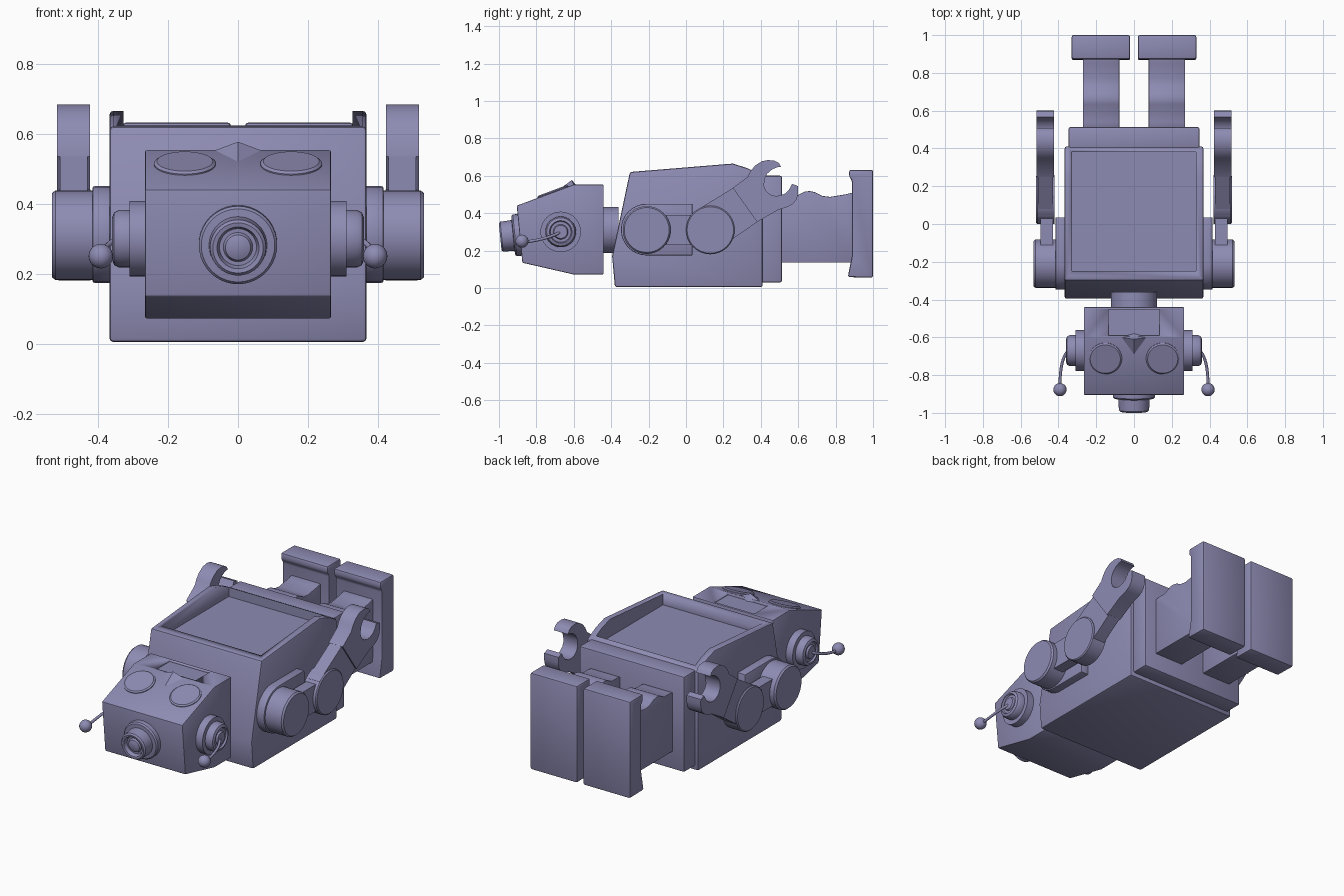
import bpy, bmesh, math
from mathutils import Vector, Matrix

if "Cube" in bpy.data.objects:
    bpy.data.objects.remove(bpy.data.objects["Cube"])

paint = bpy.data.materials.new("muted_violet")
paint.diffuse_color = (0.27, 0.26, 0.45, 1)
paint.use_nodes = True
paint.node_tree.nodes["Principled BSDF"].inputs["Base Color"].default_value = paint.diffuse_color


def finish(name, bm, bevel=0.0, angle=35):
    bmesh.ops.recalc_face_normals(bm, faces=bm.faces)
    me = bpy.data.meshes.new(name)
    bm.to_mesh(me)
    bm.free()
    ob = bpy.data.objects.new(name, me)
    bpy.context.collection.objects.link(ob)
    me.materials.append(paint)
    bpy.ops.object.select_all(action='DESELECT')
    ob.select_set(True)
    bpy.context.view_layer.objects.active = ob
    if bevel:
        m = ob.modifiers.new("bevel", 'BEVEL')
        m.width, m.segments, m.limit_method = bevel, 2, 'ANGLE'
        m.angle_limit = math.radians(35)
        bpy.ops.object.modifier_apply(modifier="bevel")
    bpy.ops.object.shade_smooth_by_angle(angle=math.radians(angle))
    return ob


def slab(name, x0, x1, pts, bevel=0.0):
    """Extrude a (y, z) profile from x0 to x1."""
    bm = bmesh.new()
    f = bm.faces.new([bm.verts.new((x0, y, z)) for y, z in pts])
    ext = bmesh.ops.extrude_face_region(bm, geom=[f])
    vs = [g for g in ext['geom'] if isinstance(g, bmesh.types.BMVert)]
    bmesh.ops.translate(bm, verts=vs, vec=(x1 - x0, 0, 0))
    return finish(name, bm, bevel)


def rect(y0, y1, z0, z1):
    return [(y0, z0), (y1, z0), (y1, z1), (y0, z1)]


def lathe(name, origin, axis, prof, n=40):
    """Revolve (radius, height) points around an axis."""
    bm = bmesh.new()
    rot = Vector((0, 0, 1)).rotation_difference(Vector(axis)).to_matrix().to_4x4()
    mat = Matrix.Translation(origin) @ rot
    rings = []
    for r, h in prof:
        rings.append([bm.verts.new(mat @ Vector((r * math.cos(i * math.tau / n),
                      r * math.sin(i * math.tau / n), h))) for i in range(n)])
    for a, b in zip(rings, rings[1:]):
        for i in range(n):
            j = (i + 1) % n
            bm.faces.new((a[i], a[j], b[j], b[i]))
    bm.faces.new(rings[0])
    bm.faces.new(rings[-1])
    return finish(name, bm)


def carve(ob, cutter):
    m = ob.modifiers.new("cut", 'BOOLEAN')
    m.operation, m.object, m.solver = 'DIFFERENCE', cutter, 'EXACT'
    bpy.ops.object.select_all(action='DESELECT')
    ob.select_set(True)
    bpy.context.view_layer.objects.active = ob
    bpy.ops.object.modifier_apply(modifier="cut")
    bpy.data.objects.remove(cutter)


# Torso with sunken chest panel, hips and neck
torso = slab("torso", -0.367, 0.367, [(-0.38, 0.005), (-0.395, 0.17), (-0.30, 0.62),
             (0.25, 0.665), (0.33, 0.64), (0.41, 0.60), (0.41, 0.005)], 0.01)
carve(torso, slab("chest_cutter", -0.327, 0.327, rect(-0.25, 0.38, 0.56, 0.9)))
slab("hips", -0.347, 0.347, rect(0.39, 0.513, 0.03, 0.60), 0.01)
lathe("neck", (0, -0.46, 0.31), (0, 1, 0), [(0.123, 0), (0.123, 0.10)])

# Head with shallow brow panel
head = slab("head", -0.266, 0.266, [(-0.44, 0.072), (-0.44, 0.553), (-0.60, 0.553),
            (-0.905, 0.44), (-0.875, 0.135), (-0.60, 0.072)], 0.006)
carve(head, slab("brow_cutter", -0.135, 0.135, rect(-0.59, -0.452, 0.541, 0.7)))

# Nose wedge
bm = bmesh.new()
a, b, c, d, e = [bm.verts.new(p) for p in ((-0.072, -0.60, 0.55), (0.072, -0.60, 0.55),
                 (0, -0.71, 0.505), (0, -0.61, 0.577), (0, -0.58, 0.54))]
for f in ((a, c, d), (c, b, d), (b, e, d), (e, a, d), (a, e, b, c)):
    bm.faces.new(f)
finish("nose", bm, angle=10)

# Mouth speaker, facing slightly down
lathe("mouth", (0, -0.88, 0.285), (0, -0.995, -0.10),
      [(0.112, -0.01), (0.112, 0.035), (0.105, 0.043), (0.083, 0.045), (0.08, 0.106),
       (0.072, 0.114), (0.06, 0.112), (0.053, 0.09), (0.042, 0.09), (0.036, 0.102),
       (0.02, 0.108), (0.004, 0.109)])

for s, side in ((1, "right"), (-1, "left")):
    # Eye disc on the sloping brow
    lathe(side + "_eye", (s * 0.152, -0.71, 0.508), (0, -0.35, 0.937),
          [(0.088, -0.01), (0.088, 0.008), (0.08, 0.014), (0.01, 0.014)])

    # Ear rings
    lathe(side + "_ear", (s * 0.25, -0.67, 0.30), (s, 0, 0),
          [(0.108, 0), (0.108, 0.06), (0.082, 0.06), (0.082, 0.09), (0.075, 0.104),
           (0.06, 0.11), (0.055, 0.10), (0.04, 0.10), (0.035, 0.11), (0.005, 0.11)])

    # Curved antenna with ball tip
    cu = bpy.data.curves.new(side + "_antenna", 'CURVE')
    cu.dimensions, cu.bevel_depth, cu.bevel_resolution = '3D', 0.008, 2
    sp = cu.splines.new('BEZIER')
    sp.bezier_points.add(1)
    for p, co, dv in zip(sp.bezier_points, ((0.345, -0.67, 0.30), (0.392, -0.86, 0.247)),
                         ((0.04, -0.03, -0.02), (0, -0.07, -0.004))):
        co, dv = Vector((s * co[0], co[1], co[2])), Vector((s * dv[0], dv[1], dv[2]))
        p.co, p.handle_left, p.handle_right = co, co - dv, co + dv
    cu.materials.append(paint)
    bpy.context.collection.objects.link(bpy.data.objects.new(side + "_antenna", cu))
    bm = bmesh.new()
    bmesh.ops.create_uvsphere(bm, u_segments=20, v_segments=12, radius=0.035,
                              matrix=Matrix.Translation((s * 0.392, -0.877, 0.25)))
    finish(side + "_antenna_ball", bm)

    # Shoulder mount: rounded front end, square rear end
    arc = [(-0.21 - 0.138 * math.sin(t), 0.312 + 0.138 * math.cos(t))
           for t in [math.pi * i / 16 for i in range(17)]]
    slab(side + "_shoulder_mount", s * 0.35, s * 0.416,
         arc + [(0.035, 0.174), (0.035, 0.45)], 0.006)

    # Shoulder, upper arm and elbow
    lathe(side + "_shoulder", (s * 0.41, -0.21, 0.31), (s, 0, 0),
          [(0.128, 0), (0.128, 0.112), (0.12, 0.122), (0.01, 0.122)])
    slab(side + "_upper_arm", s * 0.43, s * 0.495, rect(-0.2, 0.1, 0.23, 0.39))
    lathe(side + "_elbow", (s * 0.422, 0.13, 0.31), (s, 0, 0),
          [(0.13, 0), (0.13, 0.09), (0.124, 0.096), (0.01, 0.096)])

    # Forearm and open claw
    slab(side + "_forearm", s * 0.43, s * 0.508,
         [(0.04, 0.405), (0.26, 0.54), (0.385, 0.355), (0.25, 0.262), (0.13, 0.20)])
    slab(side + "_claw", s * 0.423, s * 0.517,
         [(0.25, 0.535), (0.33, 0.594), (0.345, 0.625), (0.37, 0.655), (0.405, 0.677),
          (0.44, 0.684), (0.475, 0.680), (0.497, 0.668), (0.508, 0.647), (0.485, 0.645),
          (0.46, 0.633), (0.435, 0.612), (0.42, 0.583), (0.417, 0.545), (0.428, 0.518),
          (0.45, 0.50), (0.477, 0.492), (0.505, 0.494), (0.533, 0.507), (0.552, 0.528),
          (0.567, 0.556), (0.599, 0.545), (0.60, 0.51), (0.592, 0.475), (0.575, 0.452),
          (0.55, 0.436), (0.492, 0.417), (0.38, 0.353)])

    # Leg with raised knee, and foot
    slab(side + "_leg", s * 0.077, s * 0.27,
         [(0.50, 0.135), (0.50, 0.485), (0.54, 0.492), (0.59, 0.492), (0.635, 0.515),
          (0.66, 0.518), (0.69, 0.512), (0.73, 0.492), (0.77, 0.487), (0.85, 0.50),
          (0.89, 0.51), (0.89, 0.135)], 0.004)
    slab(side + "_foot", s * 0.02, s * 0.33,
         [(0.865, 0.058), (0.887, 0.17), (0.887, 0.575), (0.872, 0.595), (0.872, 0.632),
          (1.0, 0.632), (1.0, 0.055)], 0.01)
